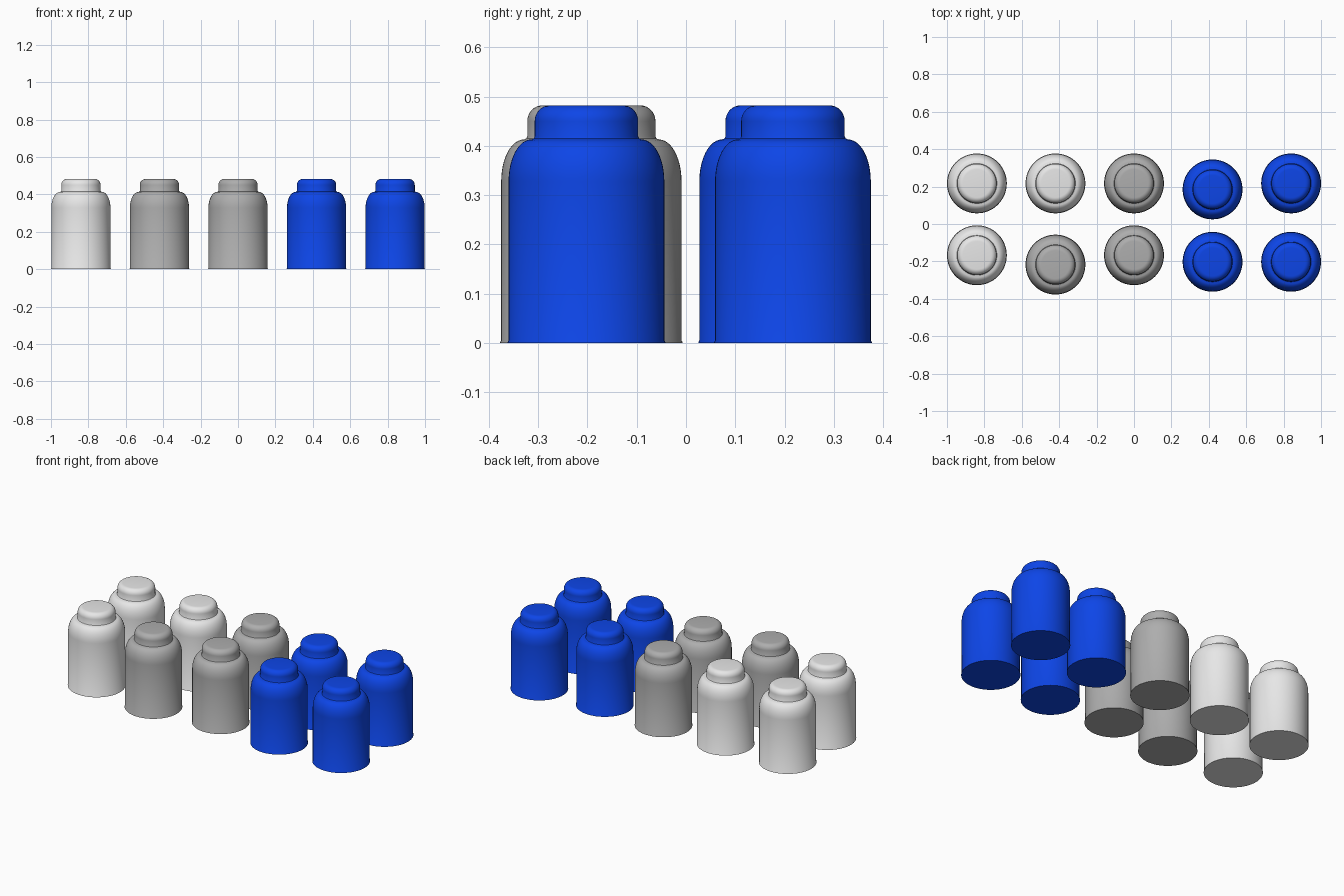
import bpy
import bmesh
import math

cube = bpy.data.objects.get("Cube")
if cube:
    bpy.data.objects.remove(cube, do_unlink=True)

SIDES = 64


def make_material(name, rgb):
    mat = bpy.data.materials.new(name)
    mat.use_nodes = True
    color = (*rgb, 1)
    mat.diffuse_color = color
    bsdf = mat.node_tree.nodes["Principled BSDF"]
    bsdf.inputs["Base Color"].default_value = color
    bsdf.inputs["Roughness"].default_value = 0.5
    return mat


def rounded_corner(r, z, width, height, steps=8):
    """Quarter ellipse from the side wall up to a flat top at height z."""
    arc = [i / steps * math.pi / 2 for i in range(steps + 1)]
    return [(r - width * (1 - math.cos(a)), z - height * (1 - math.sin(a))) for a in arc]


def lathe(name, profile):
    """Spin a profile of (radius, height) points and close both ends."""
    bm = bmesh.new()
    rings = []
    for r, z in profile:
        angles = [2 * math.pi * i / SIDES for i in range(SIDES)]
        rings.append([bm.verts.new((r * math.cos(a), r * math.sin(a), z)) for a in angles])
    for low, high in zip(rings, rings[1:]):
        for i in range(SIDES):
            j = (i + 1) % SIDES
            bm.faces.new((low[i], low[j], high[j], high[i]))
    bm.faces.new(rings[0][::-1])
    bm.faces.new(rings[-1])
    mesh = bpy.data.meshes.new(name)
    bm.to_mesh(mesh)
    bm.free()
    return mesh


# Bottle outline: base rim, wall, shoulder, neck crease, cap
profile = [(0.16, 0), (0.16, 0.002), (0.158, 0.005)]
profile += rounded_corner(0.158, 0.413, 0.046, 0.085, 12)
profile += [(0.107, 0.415), (0.105, 0.419)]
profile += rounded_corner(0.105, 0.482, 0.03, 0.032)

light = make_material("light grey", (0.8, 0.8, 0.8))
grey = make_material("mid grey", (0.42, 0.42, 0.42))
blue = make_material("blue", (0.004, 0.06, 0.8))

# Two loose rows of five bottles, from right to left
rows = {
    "front": ([-0.167, -0.217, -0.167, -0.202, -0.202], [light, grey, grey, blue, blue]),
    "back": ([0.217, 0.217, 0.217, 0.185, 0.217], [light, light, grey, blue, blue]),
}
for row, (depths, colors) in rows.items():
    for i, (y, mat) in enumerate(zip(depths, colors)):
        name = f"{row}_bottle_{i + 1}"
        bottle = bpy.data.objects.new(name, lathe(name, profile))
        bottle.data.materials.append(mat)
        bottle.location = ((i - 2) * 0.42, y, 0)
        bpy.context.collection.objects.link(bottle)
        bpy.ops.object.select_all(action="DESELECT")
        bottle.select_set(True)
        bpy.context.view_layer.objects.active = bottle
        bpy.ops.object.shade_smooth_by_angle(angle=math.radians(40))
